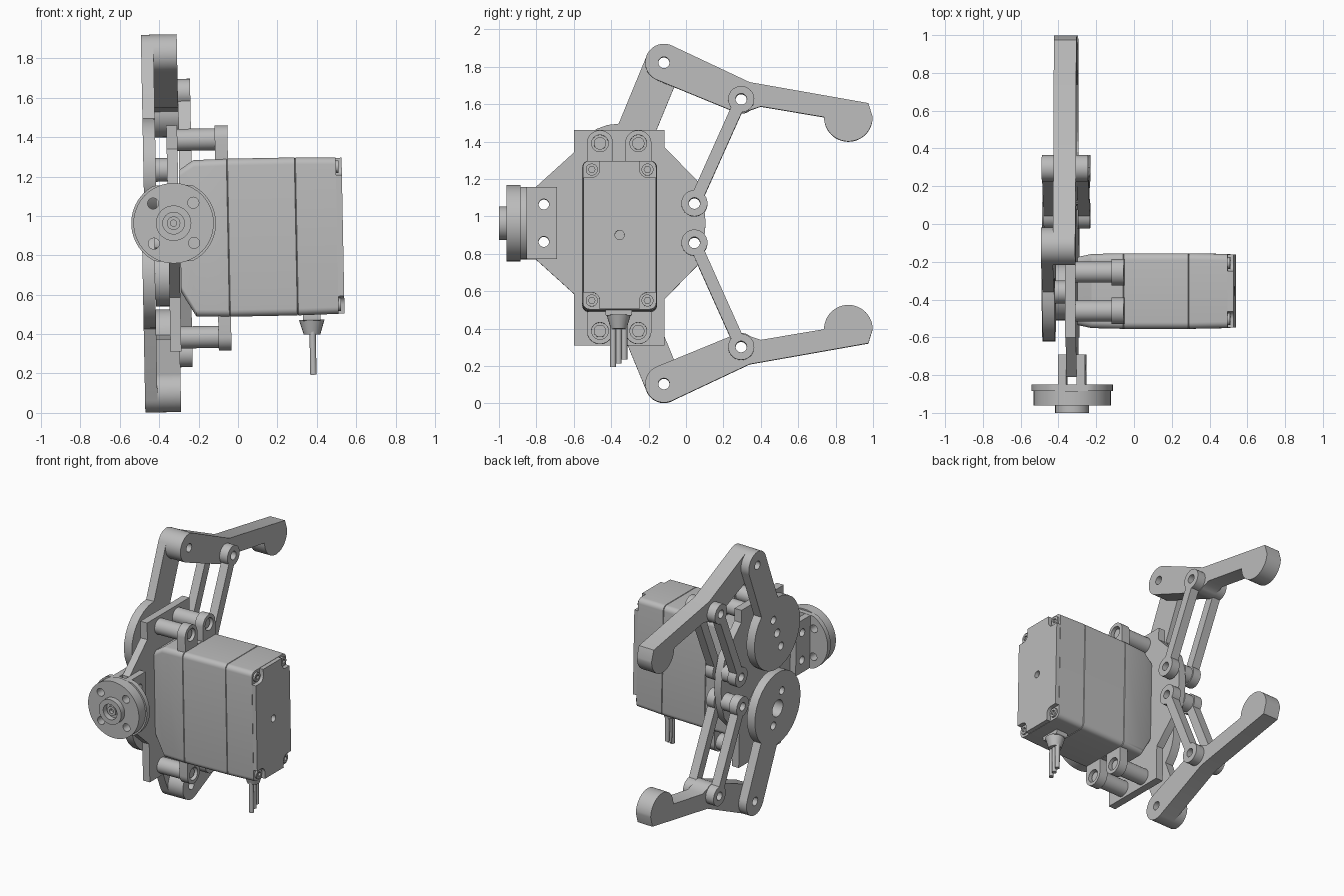
import bpy, bmesh
from math import sin, cos, asin, atan2, pi, radians
from mathutils import Matrix, Vector

cube = bpy.data.objects.get("Cube")
if cube:
    bpy.data.objects.remove(cube, do_unlink=True)

grey = bpy.data.materials.new("light_grey")
grey.use_nodes = True
grey.diffuse_color = (0.5, 0.5, 0.5, 1)
grey.node_tree.nodes["Principled BSDF"].inputs["Base Color"].default_value = (0.5, 0.5, 0.5, 1)

MID = 0.963          # height of the mirror line between the two jaws
# the whole assembly leans very slightly
TILT = (Matrix.Translation((-0.33, 0, MID)) @ Matrix.Rotation(radians(-1.1), 4, 'Y')
        @ Matrix.Translation((0.33, 0, -MID)))
AXES = {'X': Matrix(((0, 0, 1, 0), (1, 0, 0, 0), (0, 1, 0, 0), (0, 0, 0, 1))),
        'Y': Matrix(((1, 0, 0, 0), (0, 0, -1, 0), (0, 1, 0, 0), (0, 0, 0, 1)))}


def finish(name, bm):
    bmesh.ops.remove_doubles(bm, verts=bm.verts, dist=0.0002)
    bmesh.ops.recalc_face_normals(bm, faces=bm.faces)
    bm.transform(TILT)
    me = bpy.data.meshes.new(name)
    bm.to_mesh(me)
    bm.free()
    me.materials.append(grey)
    ob = bpy.data.objects.new(name, me)
    bpy.context.collection.objects.link(ob)
    bpy.ops.object.select_all(action='DESELECT')
    ob.select_set(True)
    bpy.context.view_layer.objects.active = ob
    bpy.ops.object.shade_smooth_by_angle(angle=radians(30))
    return ob


def arc(c, r, a0, a1, n=24):
    return [(c[0] + r * cos(a0 + (a1 - a0) * i / n), c[1] + r * sin(a0 + (a1 - a0) * i / n))
            for i in range(n + 1)]


def circle(c, r, n=32):
    return arc(c, r, 0, 2 * pi, n)[:-1]


def dumbbell(a, ra, b, rb, w):
    """Two round ends joined by a bar of half width w."""
    d = atan2(b[1] - a[1], b[0] - a[0])
    da, db = asin(min(1, w / ra)), asin(min(1, w / rb))
    return arc(a, ra, d + da, d + 2 * pi - da) + arc(b, rb, d - pi + db, d + pi - db)


def rounded_rect(y0, y1, z0, z1, r):
    pts = []
    for k, c in enumerate(((y1 - r, z1 - r), (y0 + r, z1 - r), (y0 + r, z0 + r), (y1 - r, z0 + r))):
        pts += arc(c, r, k * pi / 2, (k + 1) * pi / 2, 6)
    return pts


def plate(name, outlines, lo, hi, axis='X'):
    """Flat profile with holes, thickened from lo to hi along an axis."""
    cu = bpy.data.curves.new(name, 'CURVE')
    cu.dimensions, cu.fill_mode, cu.extrude = '2D', 'BOTH', (hi - lo) / 2
    for pts in outlines:
        sp = cu.splines.new('POLY')
        sp.points.add(len(pts) - 1)
        for p, q in zip(sp.points, pts):
            p.co = (q[0], q[1], 0, 1)
        sp.use_cyclic_u = True
    tmp = bpy.data.objects.new(name, cu)
    bpy.context.collection.objects.link(tmp)
    me = bpy.data.meshes.new_from_object(tmp.evaluated_get(bpy.context.evaluated_depsgraph_get()))
    bm = bmesh.new()
    bm.from_mesh(me)
    bpy.data.objects.remove(tmp, do_unlink=True)
    bpy.data.curves.remove(cu)
    bpy.data.meshes.remove(me)
    mid = (lo + hi) / 2
    bm.transform(Matrix.Translation((mid, 0, 0) if axis == 'X' else (0, mid, 0)) @ AXES[axis])
    return finish(name, bm)


def loft(name, rings):
    """Skin a list of (x, outline) sections and close both ends."""
    bm = bmesh.new()
    loops = [[bm.verts.new((x, y, z)) for y, z in pts] for x, pts in rings]
    for a, b in zip(loops, loops[1:]):
        for i in range(len(a)):
            j = (i + 1) % len(a)
            bm.faces.new((a[i], a[j], b[j], b[i]))
    bm.faces.new(loops[0])
    bm.faces.new(loops[-1])
    return finish(name, bm)


def post(name, c, r1, r2, z0, z1):
    """Upright tapered round part."""
    bm = bmesh.new()
    bmesh.ops.create_cone(bm, cap_ends=True, segments=20, radius1=r1, radius2=r2, depth=z1 - z0,
                          matrix=Matrix.Translation((c[0], c[1], (z0 + z1) / 2)))
    return finish(name, bm)


# main mounting plate
upper = [(0.105, MID), (0.095, 1.08), (0.06, 1.19), (-0.115, 1.37), (-0.115, 1.46),
         (-0.6, 1.46), (-0.6, 1.34), (-0.81, 1.15)]
lower = [(y, 2 * MID - z) for y, z in reversed(upper[1:])]
lower = [(y, 0.31 if z < 0.5 else z) for y, z in lower]
holes = [circle((y, MID + s * d), r) for s in (1, -1) for y, d, r in ((0.045, 0.105, 0.03), (-0.76, 0.1, 0.028))]
plate("mounting_plate", [upper + lower] + holes, -0.355, -0.3)

# front bracket and round coupling
for side, x0, x1 in (("outer", -0.4, -0.355), ("inner", -0.3, -0.255)):
    tab = [(-0.86, 0.77), (-0.69, 0.77), (-0.69, 1.155), (-0.86, 1.155)]
    plate(side + "_bracket_tab", [tab] + [circle((-0.76, MID + s * 0.1), 0.028) for s in (1, -1)], x0, x1)
C = (-0.327, MID)
bolts = [circle((C[0] + a * 0.102, C[1] + b * 0.102), 0.028) for a in (1, -1) for b in (1, -1)]
flat = [(x, max(MID - 0.193, min(MID + 0.193, z))) for x, z in circle(C, 0.215, 64)]
plate("bracket_flange", [flat] + bolts, -0.885, -0.85, 'Y')
plate("coupling_disc", [circle(C, 0.204, 48)] + bolts, -0.96, -0.885, 'Y')
plate("coupling_hub", [circle(C, 0.09), circle(C, 0.055)], -1.0, -0.96, 'Y')
plate("coupling_sleeve", [circle(C, 0.034), circle(C, 0.016)], -0.985, -0.955, 'Y')

# jaws: geared arm, finger and a pair of parallel links on each side
for jaw, s in (("upper", 1), ("lower", -1)):
    dx = 0.007 * s

    def flip(pts):
        return pts if s > 0 else [(y, 2 * MID - z) for y, z in pts]

    gear, tip, knuckle, base = (-0.36, 1.235), (-0.118, 1.822), (0.295, 1.625), (0.045, 1.068)
    u = (Vector(tip) - Vector(gear)).normalized()
    small = [circle(tuple(Vector(gear) + u * k), 0.028) for k in (0.12, -0.12)]
    bore = circle(gear, 0.03 if s > 0 else 0.06)
    arm = [dumbbell(gear, 0.262, tip, 0.1, 0.1), bore, circle(tip, 0.03)] + small
    plate(jaw + "_gear_arm", [flip(p) for p in arm], -0.482 + dx, -0.419 + dx)
    plate(jaw + "_gear_axle", [flip(circle(gear, 0.06 if s > 0 else 0.15)), flip(bore if s > 0 else circle(gear, 0.061))],
          -0.425, -0.35)

    finger = (arc(tip, 0.1, radians(65), radians(247))
              + arc(knuckle, 0.075, radians(240), radians(310), 8)
              + [(0.4, 1.587)] + arc((0.868, 1.53), 0.13, pi, 2 * pi)
              + [(0.975, 1.605), (0.34, 1.717)])
    plate(jaw + "_finger", [flip(finger), flip(circle(tip, 0.03)), flip(circle(knuckle, 0.03))],
          -0.419 + dx, -0.3 + dx)

    bar = [flip(dumbbell(base, 0.07, knuckle, 0.07, 0.032)), flip(circle(base, 0.03)), flip(circle(knuckle, 0.03))]
    plate(jaw + "_outer_link", bar, -0.482 + dx, -0.419 + dx)
    plate(jaw + "_inner_link", bar, -0.3 + dx, -0.237 + dx)
    plate(jaw + "_link_spacer", [flip(circle(base, 0.06)), flip(circle(base, 0.03))], -0.43, -0.353)

# servo case with stepped seam
Y0, Y1, Z0, Z1 = -0.555, -0.155, 0.483, 1.285


def case(d, dz=0):
    return rounded_rect(Y0 + d, Y1 - d, Z0 + d + dz, Z1 - d - dz * 0.3, 0.035)


loft("servo_case", [(-0.295, case(0.02, 0.11)), (-0.22, case(0.004)), (-0.053, case(0)), (-0.05, case(0.004)),
                    (-0.047, case(0)), (0.292, case(0)), (0.295, case(0.005)), (0.298, case(0)),
                    (0.502, case(0.004))])

# servo end cap, notched at the corners for the case screws
mid_y, mid_z = (Y0 + Y1) / 2, (Z0 + Z1) / 2
hy, hz, off, r = (Y1 - Y0) / 2 - 0.006, (Z1 - Z0) / 2 - 0.006, 0.045, 0.042
cap = []
for a, b in ((1, 1), (-1, 1), (-1, -1), (1, -1)):
    c = (hy - off, hz - off)
    corner = [(hy, c[1] - r)] + arc(c, r, -pi / 2, -pi, 8) + [(c[0] - r, hz)]
    corner = [(mid_y + a * y, mid_z + b * z) for y, z in corner]
    cap += corner if a * b > 0 else corner[::-1]
    sc = (mid_y + a * c[0], mid_z + b * c[1])
    plate("case_screw", [circle(sc, 0.032), circle(sc, 0.018, 6)], 0.49, 0.515)
plate("servo_end_cap", [cap, circle((mid_y, mid_z), 0.025)], 0.5, 0.532)

# servo mounting lugs, standoffs and screws
for z, inner in ((1.385, 1.27), (0.382, 0.5)):
    for y in (-0.46, -0.255):
        plate("servo_lug", [dumbbell((y, z), 0.07, (y, inner), 0.07, 0.07), circle((y, z), 0.045)], -0.11, -0.045)
        plate("standoff", [circle((y, z), 0.056)], -0.305, -0.095)
        plate("lug_screw", [circle((y, z), 0.033)], -0.1, -0.062)

# cable boot and three wires
post("cable_boot", (0.365, -0.36), 0.042, 0.065, 0.385, 0.46)
plate("cable_collar", [rounded_rect(-0.43, -0.29, 0.455, 0.49, 0.008)], 0.32, 0.41)
for k in (-1, 0, 1):
    post("wire", (0.368, -0.36 + k * 0.03), 0.016, 0.016, 0.2 + 0.02 * (k + 0.0), 0.4)
